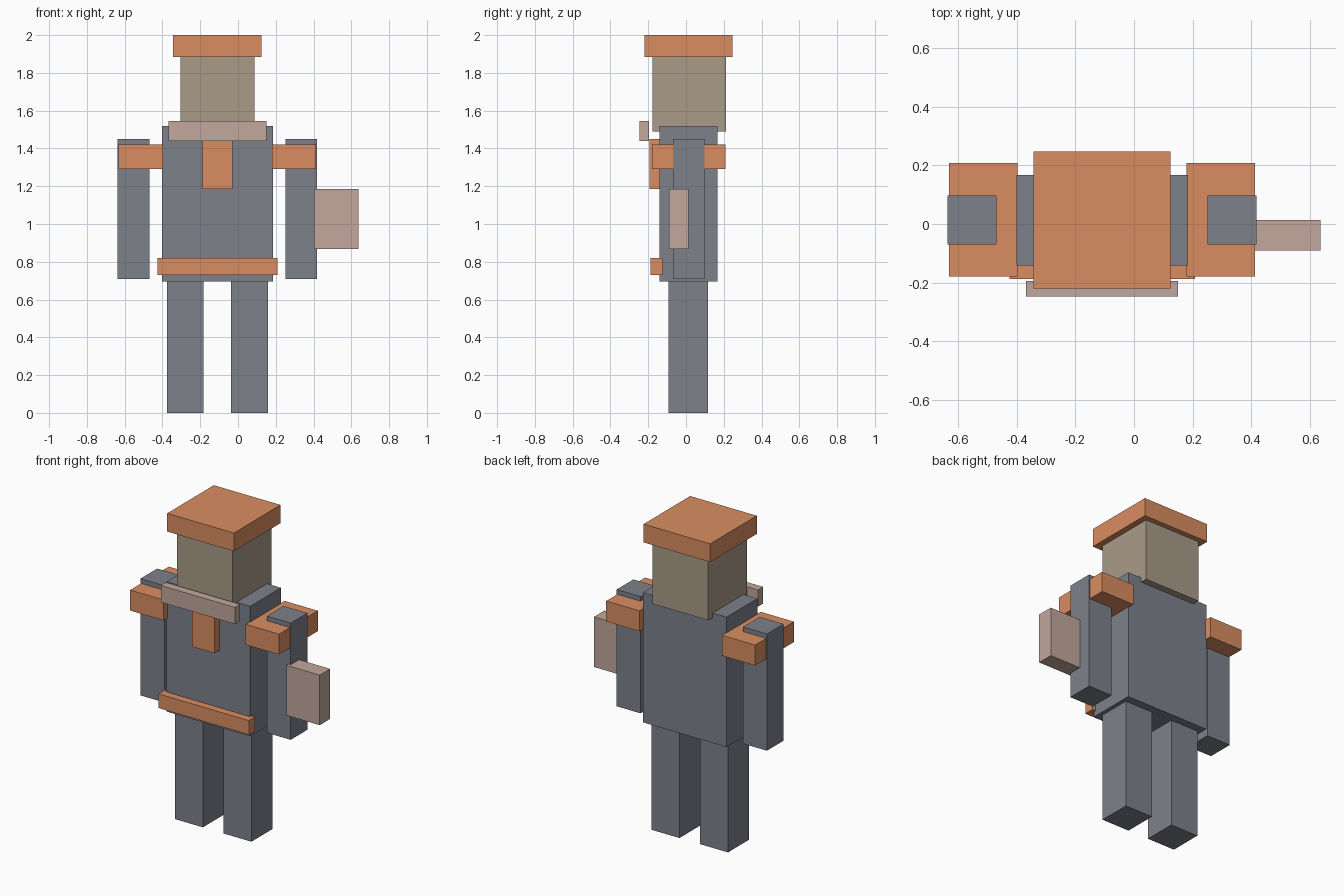
import bpy
import bmesh

if "Cube" in bpy.data.objects:
    bpy.data.objects.remove(bpy.data.objects["Cube"])

CX = -0.109  # body symmetry plane (the held box shifts the body off centre)


def material(name, rgb):
    m = bpy.data.materials.new(name)
    m.diffuse_color = (*rgb, 1.0)
    m.use_nodes = True
    m.node_tree.nodes["Principled BSDF"].inputs["Base Color"].default_value = m.diffuse_color
    return m


CLOTH = material("slate_cloth", (0.21, 0.22, 0.26))
ORANGE = material("orange_trim", (0.70, 0.27, 0.12))
SKIN = material("tan_skin", (0.40, 0.33, 0.25))
PALE = material("pale_pink", (0.54, 0.39, 0.34))


def box(name, x, y, z, mat):
    """Box from (min, max) ranges on each axis."""
    bm = bmesh.new()
    bmesh.ops.create_cube(bm, size=1.0)
    for v in bm.verts:
        v.co = [r[0] if c < 0 else r[1] for c, r in zip(v.co, (x, y, z))]
    mesh = bpy.data.meshes.new(name)
    bm.to_mesh(mesh)
    bm.free()
    mesh.materials.append(mat)
    obj = bpy.data.objects.new(name, mesh)
    bpy.context.collection.objects.link(obj)
    return obj


def centred(name, half, y, z, mat):
    return box(name, (CX - half, CX + half), y, z, mat)


def pair(name, inner, outer, y, z, mat):
    """Mirrored left and right boxes about the body plane."""
    box("left_" + name, (CX + inner, CX + outer), y, z, mat)
    box("right_" + name, (CX - outer, CX - inner), y, z, mat)


# Body and limbs
centred("torso", 0.293, (-0.141, 0.168), (0.695, 1.52), CLOTH)
pair("leg", 0.073, 0.268, (-0.092, 0.117), (0.0, 0.695), CLOTH)
pair("arm", 0.360, 0.528, (-0.070, 0.098), (0.708, 1.449), CLOTH)

# Head and flat cap
centred("head", 0.196, (-0.178, 0.213), (1.491, 1.884), SKIN)
centred("cap", 0.234, (-0.220, 0.247), (1.884, 2.0), ORANGE)

# Clothing trim
pair("shoulder_pad", 0.289, 0.523, (-0.180, 0.209), (1.29, 1.42), ORANGE)
centred("collar", 0.260, (-0.247, -0.195), (1.439, 1.545), PALE)
centred("chest_flap", 0.079, (-0.194, -0.139), (1.185, 1.45), ORANGE)
centred("belt", 0.317, (-0.188, -0.124), (0.729, 0.819), ORANGE)

# Box carried on the outside of the left arm
box("side_case", (0.402, 0.637), (-0.090, 0.014), (0.867, 1.185), PALE)
